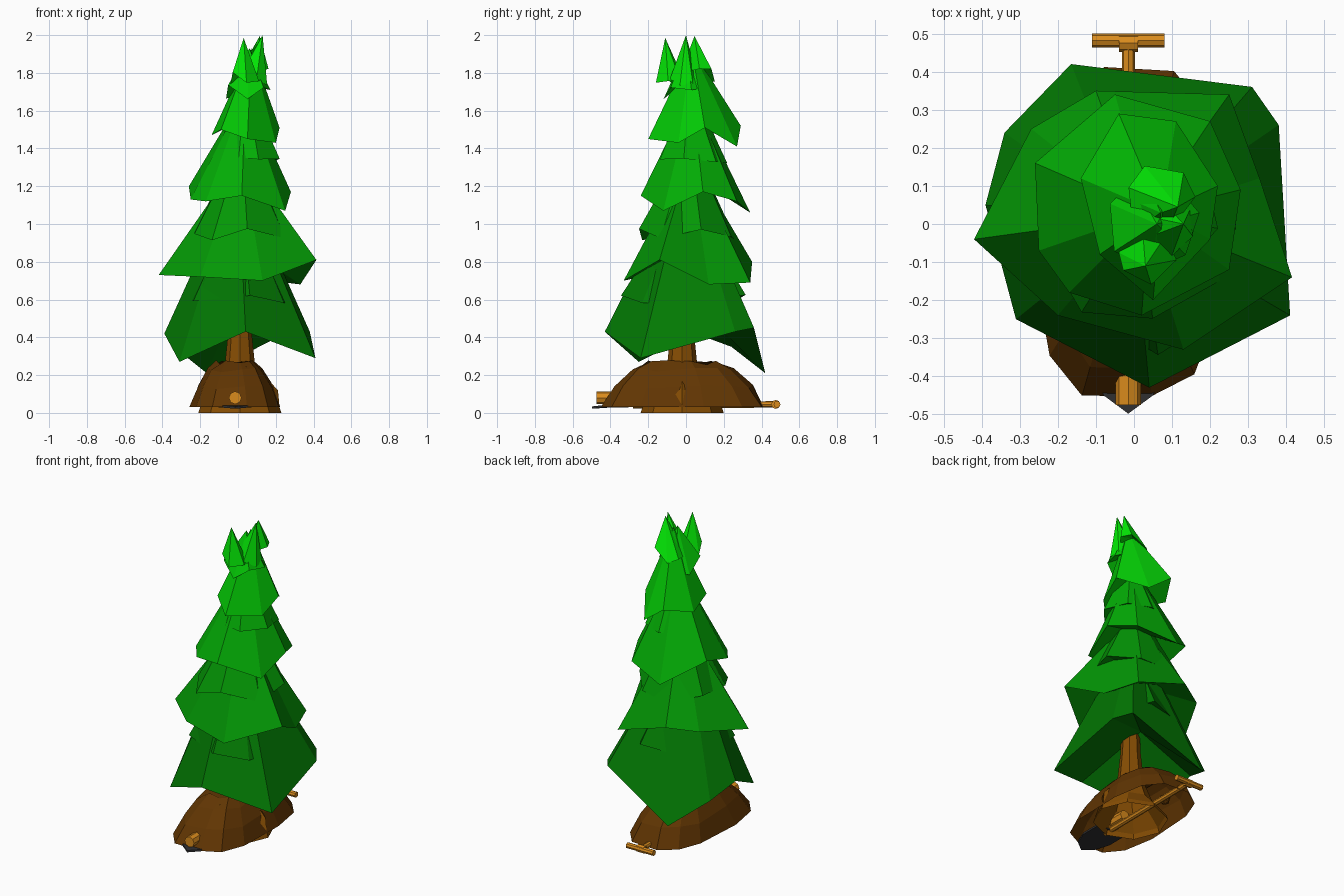
import bpy, bmesh, math, random
from mathutils import Vector

if "Cube" in bpy.data.objects:
    bpy.data.objects.remove(bpy.data.objects["Cube"])

random.seed(4)


def mat(name, r, g, b):
    m = bpy.data.materials.new(name)
    m.diffuse_color = (r, g, b, 1)
    m.use_nodes = True
    m.node_tree.nodes["Principled BSDF"].inputs["Base Color"].default_value = m.diffuse_color
    return m


GREENS = [mat("deep_green", .0008, .195, .001), mat("forest_green", .001, .31, .0015),
          mat("mid_green", .001, .42, .0015), mat("leaf_green", .001, .60, .0015),
          mat("bright_green", .001, .80, .0015)]
DIRT = mat("dirt_brown", .12, .036, .0008)
BARK = mat("bark_brown", .24, .075, .001)
WOOD = mat("light_wood", .70, .26, .012)
METAL = mat("dark_metal", .03, .03, .032)


def finish(name, bm, material):
    bmesh.ops.recalc_face_normals(bm, faces=bm.faces)
    me = bpy.data.meshes.new(name)
    bm.to_mesh(me)
    bm.free()
    me.materials.append(material)
    ob = bpy.data.objects.new(name, me)
    bpy.context.collection.objects.link(ob)
    return ob


def skirt(name, apex, rim, hollow, material):
    """Jagged cone of branches: fan to the apex outside, shallow fan inside."""
    bm = bmesh.new()
    cx = sum(p[0] for p in rim) / len(rim)
    cy = sum(p[1] for p in rim) / len(rim)
    rim = sorted(rim, key=lambda p: math.atan2(p[1] - cy, p[0] - cx))
    ring = [bm.verts.new(p) for p in rim]
    mean_z = sum(p[2] for p in rim) / len(rim)
    tip = bm.verts.new(apex)
    inner = bm.verts.new((cx, cy, mean_z + hollow))
    for a, b in zip(ring, ring[1:] + ring[:1]):
        bm.faces.new((a, b, tip))
        bm.faces.new((b, a, inner))
    finish(name, bm, material)


def lofted(name, rings, material, cap_bottom=True):
    """Join matching rings of points into a flat-faced body."""
    bm = bmesh.new()
    vs = [[bm.verts.new(p) for p in r] for r in rings]
    n = len(vs[0])
    for lo, hi in zip(vs, vs[1:]):
        for i in range(n):
            j = (i + 1) % n
            bm.faces.new((lo[i], lo[j], hi[j], hi[i]))
    bm.faces.new(vs[-1])
    if cap_bottom:
        bm.faces.new(vs[0][::-1])
    return finish(name, bm, material)


def rod(name, a, b, r, material, sides=8):
    a, b = Vector(a), Vector(b)
    bm = bmesh.new()
    bmesh.ops.create_cone(bm, cap_ends=True, segments=sides, radius1=r, radius2=r,
                          depth=(b - a).length)
    ob = finish(name, bm, material)
    ob.rotation_mode = 'QUATERNION'
    ob.rotation_quaternion = (b - a).to_track_quat('Z', 'Y')
    ob.location = (a + b) / 2


# main branch tiers, from the ground up
skirt("branches_bottom", (0, 0, 1.28), [
    (.41, -.24, .29), (.04, -.43, .43), (-.31, -.25, .27), (-.39, .05, .42),
    (-.34, .24, .35), (-.165, .42, .21), (.31, .36, .45), (.38, .26, .43)], .22, GREENS[0])
skirt("branches_lower", (.02, .02, 1.36), [
    (.415, -.14, .81), (.13, -.33, .70), (-.2, -.24, .72), (-.42, -.04, .73),
    (-.27, .25, .78), (-.1, .35, .80), (.25, .34, .69), (.33, .12, .68)], .15, GREENS[1])
skirt("branches_middle", (.04, .03, 1.70), [
    (.28, .09, 1.17), (.25, -.12, 1.07), (.02, -.24, 1.15), (-.17, -.18, 1.12),
    (-.25, -.07, 1.13), (-.26, .16, 1.2), (-.05, .34, 1.06), (.2, .27, 1.12)], .13, GREENS[2])
skirt("branches_upper", (.07, .03, 1.93), [
    (.22, .10, 1.51), (.2, -.04, 1.43), (.05, -.2, 1.45), (-.09, -.08, 1.5),
    (-.14, .12, 1.47), (-.04, .29, 1.52), (.11, .27, 1.41)], .1, GREENS[3])


# ragged extra layers peeking out between the main tiers
def ragged(name, apex, centre, z, r, n, material):
    rim = []
    for i in range(n):
        t = math.tau * (i + random.uniform(-.2, .2)) / n + r * 9
        q = r * random.uniform(.88, 1.08)
        rim.append((centre[0] + q * math.cos(t), centre[1] + q * math.sin(t),
                    z + random.uniform(-.04, .04)))
    skirt(name, apex, rim, .06, material)


ragged("fill_branches_low", (.01, 0, 1.15), (.01, -.01), .60, .325, 7, GREENS[0])
ragged("fill_branches_mid", (.02, .02, 1.45), (.01, 0), .94, .28, 8, GREENS[1])
ragged("fill_branches_high", (.04, .02, 1.75), (.04, .03), 1.36, .18, 7, GREENS[2])
ragged("fill_branches_top", (.06, 0, 1.93), (.045, .01), 1.70, .12, 7, GREENS[3])

# three pointed tops
ragged("top_front", (.03, -.11, 1.985), (.035, -.085), 1.78, .08, 6, GREENS[4])
ragged("top_right", (.13, .0, 2.0), (.085, .0), 1.77, .08, 6, GREENS[4])
ragged("top_back", (.115, .045, 1.995), (.07, .07), 1.79, .095, 6, GREENS[4])

# trunk with a spreading root base, open underneath; one root reaches right
levels = [(0, .22), (.03, .21), (.12, .13), (.25, .08), (.45, .06), (1.2, .03)]
trunk = []
for z, r in levels:
    ring = []
    for i in range(8):
        t = math.tau * i / 8
        q = r * (1.55 if i == 0 and .1 < z < .2 else 1)
        ring.append((.01 + q * math.cos(t), -.02 + q * math.sin(t), z))
    trunk.append(ring)
lofted("trunk", trunk, BARK, cap_bottom=False)

# dirt mound, open underneath
mound = []
for z, s in [(.03, 1), (.14, .84), (.23, .62), (.27, .42)]:
    ring = []
    for i in range(12):
        t = math.tau * i / 12 + .15
        c, d = math.cos(t), math.sin(t)
        j = random.uniform(.96, 1.03)
        ring.append((-.015 + .24 * s * j * math.copysign(abs(c) ** .7, c),
                     -.022 + .44 * s * j * math.copysign(abs(d) ** .7, d),
                     z + (random.uniform(-.015, .01) if z > .1 else 0)))
    mound.append(ring)
lofted("dirt_mound", mound, DIRT, cap_bottom=False)

# small clods half sunk in the mound
for i, p in enumerate([(.04, -.24, .215), (-.15, .1, .15), (.12, .14, .16), (-.12, -.2, .17)]):
    bm = bmesh.new()
    bmesh.ops.create_icosphere(bm, subdivisions=1, radius=.035)
    finish(f"clod_{i}", bm, DIRT).location = p

# buried spade: grip, shaft and pointed blade
rod("spade_grip", (-.11, .482, .045), (.08, .482, .045), .018, WOOD)
rod("spade_collar", (-.04, .475, .045), (.01, .475, .045), .024, WOOD)
rod("spade_shaft", (-.015, .48, .045), (-.015, -.28, .04), .017, WOOD)
blade = [(-.015, -.498), (.05, -.45), (.085, -.36), (.085, -.22), (-.115, -.22),
         (-.115, -.36), (-.08, -.45)]
lofted("spade_blade", [[(x, y, z + .09 * abs(x + .015)) for x, y in blade]
                       for z in (.022, .034)], METAL)

# log end sticking out of the front of the mound
rod("log", (-.015, -.475, .08), (-.015, -.1, .08), .034, WOOD)
